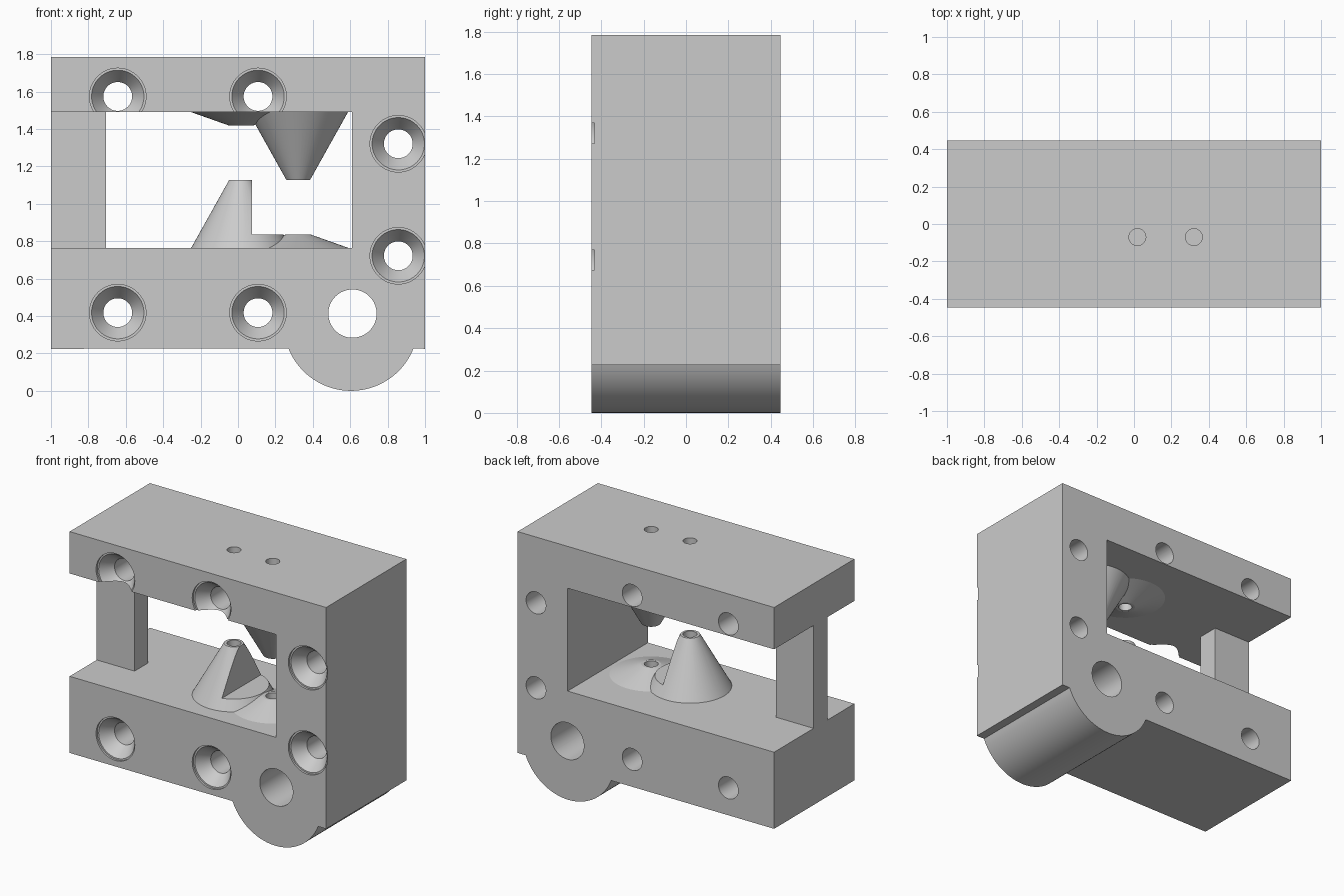
import bpy, bmesh
from math import cos, sin, pi, radians
from mathutils import Matrix, Vector

if "Cube" in bpy.data.objects:
    bpy.data.objects.remove(bpy.data.objects["Cube"])

HALF_Y = 0.447          # half depth of the block
FLOOR, CEIL = 0.765, 1.49
AXIS_Y = -0.07          # line of nozzles, drills and post
SEGMENTS = 64

grey = bpy.data.materials.new("plain_grey")
grey.use_nodes = True
colour = (0.6, 0.6, 0.6, 1)
grey.diffuse_color = colour
grey.node_tree.nodes["Principled BSDF"].inputs["Base Color"].default_value = colour


def finish(name, bm):
    bmesh.ops.recalc_face_normals(bm, faces=bm.faces)
    mesh = bpy.data.meshes.new(name)
    bm.to_mesh(mesh)
    bm.free()
    mesh.materials.append(grey)
    obj = bpy.data.objects.new(name, mesh)
    bpy.context.collection.objects.link(obj)
    return obj


def lathe(name, profile, matrix):
    """Solid of revolution about local z from (radius, height) pairs."""
    bm = bmesh.new()
    rings = []
    for r, h in profile:
        angles = [2 * pi * i / SEGMENTS for i in range(SEGMENTS)]
        rings.append([bm.verts.new((r * cos(a), r * sin(a), h)) for a in angles])
    for low, high in zip(rings, rings[1:]):
        for i in range(SEGMENTS):
            j = (i + 1) % SEGMENTS
            bm.faces.new((low[i], low[j], high[j], high[i]))
    bm.faces.new(rings[0])
    bm.faces.new(rings[-1])
    bm.transform(matrix)
    return finish(name, bm)


def box(name, low, high, matrix=Matrix()):
    low, high = Vector(low), Vector(high)
    bm = bmesh.new()
    bmesh.ops.create_cube(bm, size=1)
    bm.transform(matrix @ Matrix.Translation((low + high) / 2)
                 @ Matrix.Diagonal((*(high - low), 1)))
    return finish(name, bm)


def combine(target, tool, operation):
    """Apply a boolean and discard the tool."""
    mod = target.modifiers.new("combine", "BOOLEAN")
    mod.operation, mod.object, mod.solver = operation, tool, "EXACT"
    bpy.context.view_layer.objects.active = target
    bpy.ops.object.modifier_apply(modifier=mod.name)
    bpy.data.objects.remove(tool)


# C-shaped block with a rounded boss underneath
BOSS_X, BOSS_R, BASE_Z = 0.604, 0.36, 0.225
outline = [(-1, BASE_Z)]
for i in range(41):
    a = radians(202 + 136 * i / 40)
    outline.append((BOSS_X + BOSS_R * cos(a), BOSS_R + BOSS_R * sin(a)))
outline += [(1, BASE_Z), (1, 1.785), (-1, 1.785), (-1, CEIL),
            (0.61, CEIL), (0.61, FLOOR), (-1, FLOOR)]
bm = bmesh.new()
face = bm.faces.new([bm.verts.new((x, -HALF_Y, z)) for x, z in outline])
side = bmesh.ops.extrude_face_region(bm, geom=[face])["geom"]
bmesh.ops.translate(bm, vec=(0, 2 * HALF_Y, 0),
                    verts=[v for v in side if isinstance(v, bmesh.types.BMVert)])
body = finish("clamp_body", bm)

# Nozzle and low cone on the floor, repeated turned over on the ceiling
TALL_X, LOW_X = 0.016, 0.322
LOW_Z, TIP_Z = 0.837, 1.128
centre = Vector((0.169, AXIS_Y, (FLOOR + CEIL) / 2))
turned = (Matrix.Translation(centre) @ Matrix.Rotation(pi, 4, "Y")
          @ Matrix.Translation(-centre))


def cone(name, x, top, matrix):
    wide, tip, sink = 0.266, 0.063, 0.02
    flare = (wide - tip) / (top - FLOOR) * sink
    place = Matrix.Translation((x, AXIS_Y, 0))
    return lathe(name, [(wide + flare, FLOOR - sink), (tip, top)], matrix @ place)


for matrix in (Matrix(), turned):
    nozzle = cone("nozzle", TALL_X, TIP_Z, matrix)
    relief = box("relief_cutter", (TALL_X + 0.06, -0.6, LOW_Z), (0.6, 0.6, 1.3), matrix)
    combine(nozzle, relief, "DIFFERENCE")
    combine(body, nozzle, "UNION")
    combine(body, cone("low_cone", LOW_X, LOW_Z, matrix), "UNION")

# Vertical drillings through the top, nozzles and partly into the floor
for x in (0.018, 0.32):
    drill = lathe("drill_cutter", [(0.045, 0.55), (0.045, 1.9)],
                  Matrix.Translation((x, AXIS_Y, 0)))
    combine(body, drill, "DIFFERENCE")

# Countersunk screw holes and the plain pivot hole, front to back
to_back = Matrix.Rotation(-pi / 2, 4, "X")
countersink = [(0.151, -0.1), (0.151, 0.014), (0.14, 0.014), (0.077, 0.1), (0.077, 1)]
screws = [(x, z) for x in (-0.643, 0.107) for z in (0.418, 1.574)]
screws += [(0.857, 0.722), (0.857, 1.321)]
holes = [(x, z, countersink) for x, z in screws]
holes.append((0.612, 0.413, [(0.129, -0.1), (0.129, 1)]))
for x, z, profile in holes:
    hole = lathe("hole_cutter", profile,
                 Matrix.Translation((x, -HALF_Y, z)) @ to_back)
    combine(body, hole, "DIFFERENCE")

# Post closing the open end of the slot
post = box("end_post", (-1, AXIS_Y - 0.075, FLOOR), (-0.705, AXIS_Y + 0.077, CEIL))

# Smooth round surfaces, keep edges crisp
bpy.ops.object.select_all(action="DESELECT")
body.select_set(True)
bpy.context.view_layer.objects.active = body
bpy.ops.object.shade_smooth_by_angle(angle=radians(15))
